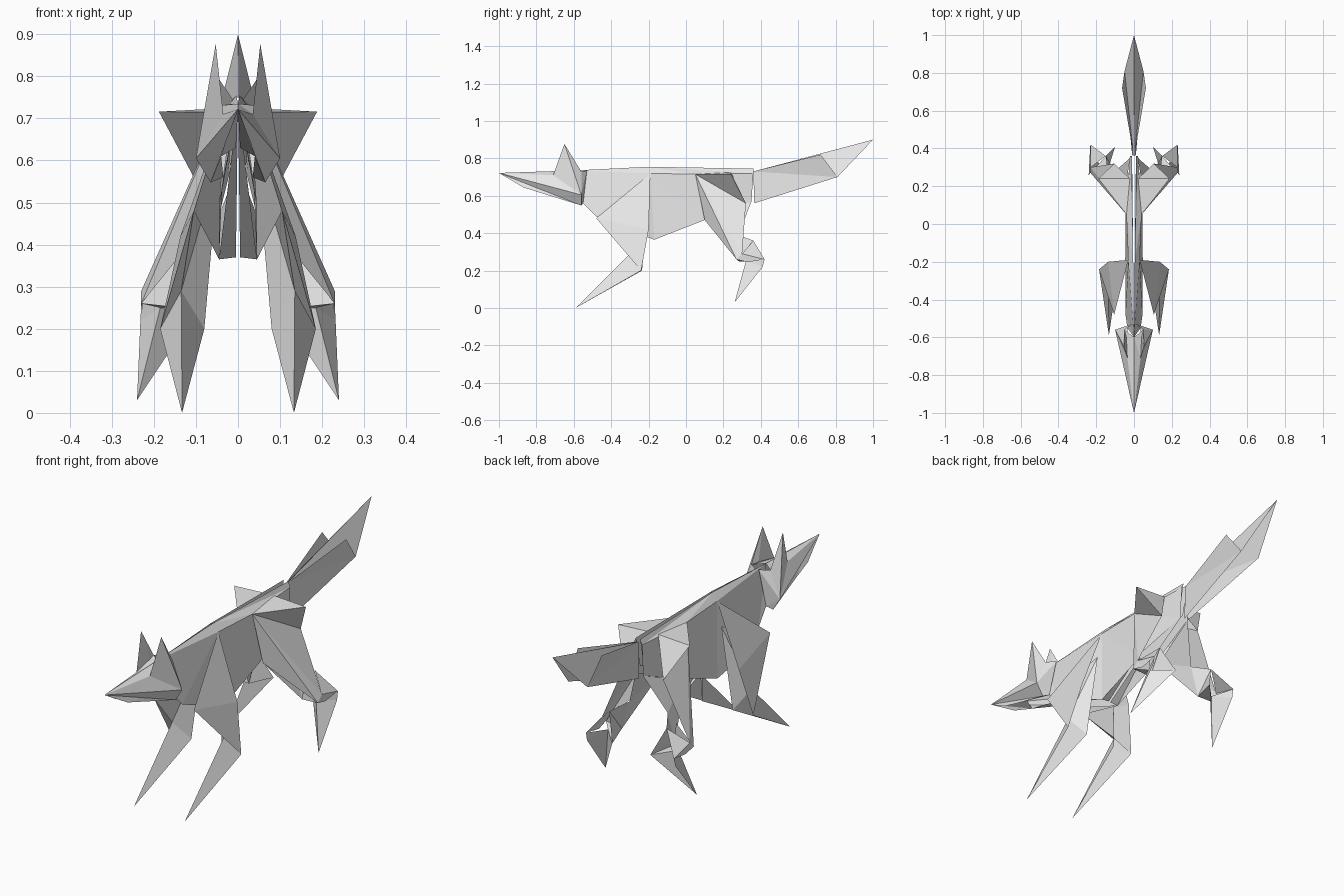
import bpy, bmesh
from mathutils import Vector

if "Cube" in bpy.data.objects:
    bpy.data.objects.remove(bpy.data.objects["Cube"])

paper = bpy.data.materials.new("grey paper")
paper.diffuse_color = (0.8, 0.8, 0.8, 1)
paper.use_nodes = True
paper.node_tree.nodes["Principled BSDF"].inputs["Base Color"].default_value = paper.diffuse_color


def sheet(name, outer, inner=()):
    """Folded paper part: right-hand polygons, fanned to triangles and mirrored.
    Outer faces look away from the middle plane, inner faces look towards it."""
    bm = bmesh.new()
    for polys, side in ((outer, 1), (inner, -1)):
        for pts in polys:
            for b, c in zip(pts[1:], pts[2:]):
                f = bm.faces.new([bm.verts.new(p) for p in (pts[0], b, c)])
                f.normal_update()
                if f.normal.dot(Vector((side, 0, 0.01))) < 0:
                    f.normal_flip()
    bmesh.ops.remove_doubles(bm, verts=bm.verts, dist=0.0001)
    me = bpy.data.meshes.new(name)
    bm.to_mesh(me)
    bm.free()
    me.materials.append(paper)
    ob = bpy.data.objects.new(name, me)
    bpy.context.collection.objects.link(ob)
    mod = ob.modifiers.new("Mirror", 'MIRROR')
    mod.use_mirror_merge = False
    return ob


# Shared fold points
withers = (0.004, -0.2, 0.755)
shoulder = (0.03, -0.19, 0.72)
chest = (0.105, -0.48, 0.48)
throat = (0.035, -0.55, 0.56)
belly_front = (0.045, -0.17, 0.365)
belly_back = (0.045, 0.1, 0.47)
hip = (0.04, 0.05, 0.715)
rump_top = (0.012, 0.36, 0.745)
rump_side = (0.022, 0.36, 0.72)
rump_low = (0.02, 0.35, 0.57)
belly_in = (0.005, -0.17, 0.37)

# Torso: flank, rump, and the folded strip along the open back
sheet("torso",
      [[shoulder, hip, belly_back, belly_front],
       [hip, rump_side, rump_low, belly_back],
       [withers, rump_top, rump_side, hip, shoulder]],
      [[belly_front, belly_back, (0.01, 0.1, 0.56), belly_in],
       [withers, rump_top, (0.01, 0.33, 0.6), (0.008, 0.0, 0.5)]])

# Neck: narrow sheets with pleats running down to the belly
neck_top = (0, -0.6, 0.735)
neck_low = (0.045, -0.48, 0.49)
sheet("neck",
      [[neck_top, withers, shoulder, neck_low, throat],
       [shoulder, belly_front, neck_low]],
      [[neck_top, belly_in, belly_front]])

# Front legs: a V fold with its ridge forwards
ridge = (0.135, -0.3, 0.29)
knee_out, knee_in = (0.185, -0.24, 0.2), (0.08, -0.235, 0.2)
paw = (0.133, -0.59, 0)
sheet("front_leg",
      [[chest, shoulder, (0.137, -0.2, 0.42), knee_out, ridge],
       [ridge, knee_out, paw]],
      [[shoulder, chest, belly_front],
       [(0.045, -0.2, 0.6), chest, ridge, knee_in], [ridge, knee_in, paw]])

# Haunch flaps standing out beside the hips
wing = (0.188, 0.24, 0.716)
thigh_back = (0.105, 0.32, 0.56)
flap_back = (0.022, 0.24, 0.725)
sheet("haunch_flap",
      [[wing, hip, thigh_back], [wing, thigh_back, flap_back],
       [flap_back, hip, wing]])

# Thighs
hock_out, hock_front = (0.23, 0.3, 0.29), (0.23, 0.27, 0.26)
inner_knee = (0.14, 0.28, 0.25)
groin = (0.06, 0.1, 0.47)
sheet("thigh",
      [[hip, thigh_back, hock_out, hock_front, groin]],
      [[groin, inner_knee, (0.1, 0.28, 0.39), rump_low]])

# Hocks and hind feet
heel_out, heel_in = (0.23, 0.42, 0.26), (0.1, 0.41, 0.24)
hock_top = (0.15, 0.36, 0.36)
shin = (0.185, 0.32, 0.25)
toe = (0.24, 0.26, 0.03)
sheet("hind_foot",
      [[hock_top, hock_out, heel_out],
       [hock_out, hock_front, (0.226, 0.33, 0.245), heel_out],
       [hock_front, (0.15, 0.29, 0.36), inner_knee, shin],
       [shin, heel_out, (0.232, 0.41, 0.22), toe]],
      [[hock_top, (0.1, 0.28, 0.39), inner_knee, heel_in],
       [shin, inner_knee, heel_in], [shin, heel_in, toe]])

# Head: brow, cheek and snout folds, closed behind the cheeks
nose = (0, -1, 0.722)
cheek, jaw = (0.1, -0.56, 0.605), (0.065, -0.56, 0.548)
lip, chin = (0.03, -0.87, 0.645), (0.04, -0.76, 0.61)
ear_front = (0.035, -0.71, 0.71)
ear_back = (0.05, -0.56, 0.73)
sheet("head",
      [[nose, ear_front, cheek], [nose, neck_top, ear_front],
       [nose, cheek, jaw, chin], [nose, (0.035, -0.77, 0.627), lip],
       [ear_front, neck_top, ear_back, cheek],
       [cheek, ear_back, (0.01, -0.53, 0.735), throat, jaw]],
      [[chin, jaw, throat], [nose, lip, chin, (0.005, -0.75, 0.63)]])

# Ears: tall points running down into the cheeks
ear_tip = (0.053, -0.65, 0.877)
sheet("ear",
      [[ear_tip, ear_front, cheek, ear_back]],
      [[ear_tip, ear_front, (0.04, -0.6, 0.73), ear_back]])

# Tail: a ridged roof with a raised flap on each side
tip = (0, 1, 0.9)
rim = (0.063, 0.72, 0.82)
tail_side = (0.05, 0.81, 0.70)
root_top, root_low = (0.002, 0.36, 0.73), (0.01, 0.365, 0.56)
sheet("tail",
      [[tail_side, tip, root_top, root_low], [rim, tail_side, root_top]])
